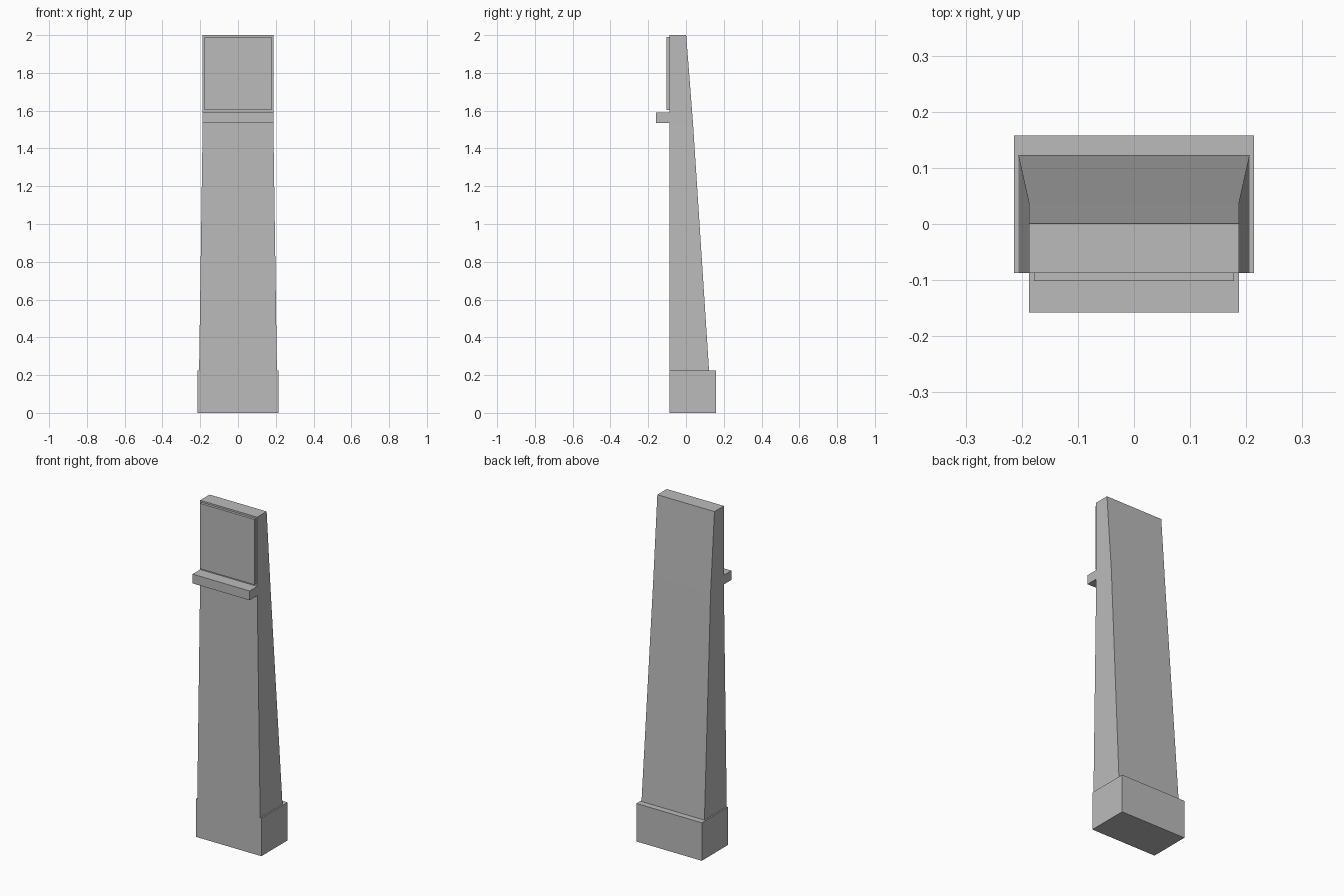
import bpy
import bmesh

cube = bpy.data.objects.get("Cube")
if cube:
    bpy.data.objects.remove(cube, do_unlink=True)

grey = bpy.data.materials.new("stone_grey")
grey.use_nodes = True
grey.diffuse_color = (0.5, 0.5, 0.5, 1)
grey.node_tree.nodes["Principled BSDF"].inputs["Base Color"].default_value = (0.5, 0.5, 0.5, 1)

WALL = -0.087  # plane of the flat front face


def loft(name, sections):
    """Stack rectangles given as (z, half width, front y, back y)."""
    bm = bmesh.new()
    rings = [[bm.verts.new(p) for p in ((-w, f, z), (w, f, z), (w, b, z), (-w, b, z))]
             for z, w, f, b in sections]
    bm.faces.new(rings[0][::-1])
    bm.faces.new(rings[-1])
    for low, high in zip(rings, rings[1:]):
        for i in range(4):
            j = (i + 1) % 4
            bm.faces.new((low[i], low[j], high[j], high[i]))
    bmesh.ops.recalc_face_normals(bm, faces=bm.faces)
    mesh = bpy.data.meshes.new(name)
    bm.to_mesh(mesh)
    bm.free()
    mesh.materials.append(grey)
    obj = bpy.data.objects.new(name, mesh)
    bpy.context.collection.objects.link(obj)
    return obj


def block(name, half_width, front, back, bottom, top):
    return loft(name, [(bottom, half_width, front, back), (top, half_width, front, back)])


# Plinth at the foot
block("plinth", 0.214, WALL, 0.158, 0, 0.225)

# Shaft tapers at the sides and back up to the ledge, then only at the back
loft("shaft", [(0.225, 0.206, WALL, 0.122),
               (1.535, 0.187, WALL, 0.037),
               (2.0, 0.187, WALL, 0.001)])

# Projecting ledge and raised panel on the front
block("ledge", 0.187, -0.158, WALL, 1.535, 1.59)
block("front_panel", 0.178, -0.102, WALL, 1.603, 1.99)
